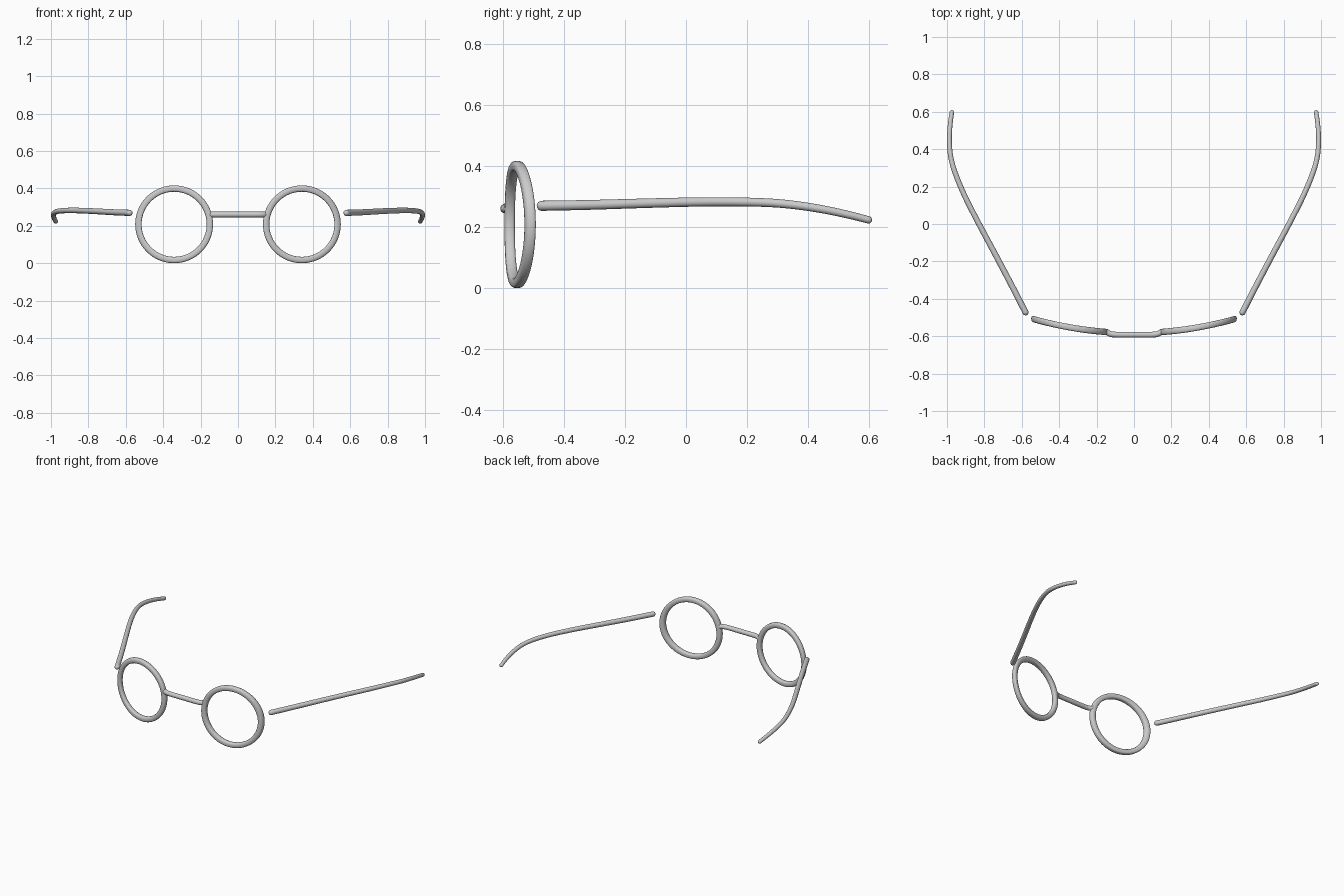
import bpy, bmesh, math
from mathutils import Vector

if "Cube" in bpy.data.objects:
    bpy.data.objects.remove(bpy.data.objects["Cube"])


def finish(name, bm):
    bmesh.ops.recalc_face_normals(bm, faces=bm.faces)
    me = bpy.data.meshes.new(name)
    bm.to_mesh(me)
    bm.free()
    for p in me.polygons:
        p.use_smooth = True
    ob = bpy.data.objects.new(name, me)
    bpy.context.collection.objects.link(ob)
    return ob


def bridge_rings(bm, rings, closed=False):
    n = len(rings[0])
    pairs = list(zip(rings, rings[1:]))
    if closed:
        pairs.append((rings[-1], rings[0]))
    for a, b in pairs:
        for i in range(n):
            j = (i + 1) % n
            bm.faces.new((a[i], a[j], b[j], b[i]))


def spline(pts, steps=8):
    # Catmull-Rom curve through the points
    p = [Vector(q) for q in pts]
    p = [2 * p[0] - p[1]] + p + [2 * p[-1] - p[-2]]
    out = []
    for i in range(1, len(p) - 2):
        a, b, c, d = p[i - 1:i + 3]
        for k in range(steps):
            t = k / steps
            out.append(0.5 * (2 * b + (c - a) * t + (2 * a - 5 * b + 4 * c - d) * t * t
                              + (3 * b - a - 3 * c + d) * t ** 3))
    out.append(p[-2])
    return out


def rod(name, path, r0, r1, sides=16):
    # Round tapered rod with domed ends
    n = len(path)
    stations = []
    tans = [(path[min(i + 1, n - 1)] - path[max(i - 1, 0)]).normalized() for i in range(n)]
    dome = [math.radians(a) for a in (80, 60, 40, 20)]
    for a in dome:
        stations.append((path[0] - tans[0] * r0 * math.sin(a), tans[0], r0 * math.cos(a)))
    for i in range(n):
        stations.append((path[i], tans[i], r0 + (r1 - r0) * i / (n - 1)))
    for a in reversed(dome):
        stations.append((path[-1] + tans[-1] * r1 * math.sin(a), tans[-1], r1 * math.cos(a)))
    bm = bmesh.new()
    rings = []
    for c, t, r in stations:
        u = t.cross(Vector((0, 0, 1))).normalized()
        v = u.cross(t)
        rings.append([bm.verts.new(c + r * (u * math.cos(w) + v * math.sin(w)))
                      for w in (2 * math.pi * k / sides for k in range(sides))])
    bridge_rings(bm, rings)
    bm.faces.new(rings[0])
    bm.faces.new(rings[-1])
    return finish(name, bm)


def rim(name, side, segs=64, sides=16):
    # Round rim with soft square section, wrapped around the face curve
    bm = bmesh.new()
    rings = []
    soft = lambda v: math.copysign(abs(v) ** 0.65, v)
    for i in range(segs):
        a = 2 * math.pi * i / segs
        ring = []
        for k in range(sides):
            w = 2 * math.pi * k / sides
            r = 0.191 + 0.017 * soft(math.cos(w))
            x = 0.3415 + r * math.cos(a)
            y = -0.583 + 0.257 * x * x + 0.017 * soft(math.sin(w))
            ring.append(bm.verts.new((side * x, y, 0.208 + r * math.sin(a))))
        rings.append(ring)
    bridge_rings(bm, rings, closed=True)
    return finish(name, bm)


# Rims and temple arms, one per side
arm = [(0.58, -0.472, 0.269), (0.66, -0.317, 0.272), (0.75, -0.147, 0.277),
       (0.834, 0.01, 0.281), (0.905, 0.15, 0.282), (0.955, 0.27, 0.279),
       (0.98, 0.36, 0.271), (0.987, 0.45, 0.257), (0.983, 0.53, 0.24), (0.974, 0.597, 0.223)]
for side, label in ((-1, "left"), (1, "right")):
    rim("rim_" + label, side)
    rod("temple_arm_" + label, spline([(side * x, y, z) for x, y, z in arm]), 0.0165, 0.012)

# Nose bridge
ends = [(-0.15, -0.576, 0.26), (-0.125, -0.588, 0.26), (-0.09, -0.592, 0.26), (0, -0.592, 0.26),
        (0.09, -0.592, 0.26), (0.125, -0.588, 0.26), (0.15, -0.576, 0.26)]
rod("nose_bridge", spline(ends, 4), 0.0155, 0.0155)
